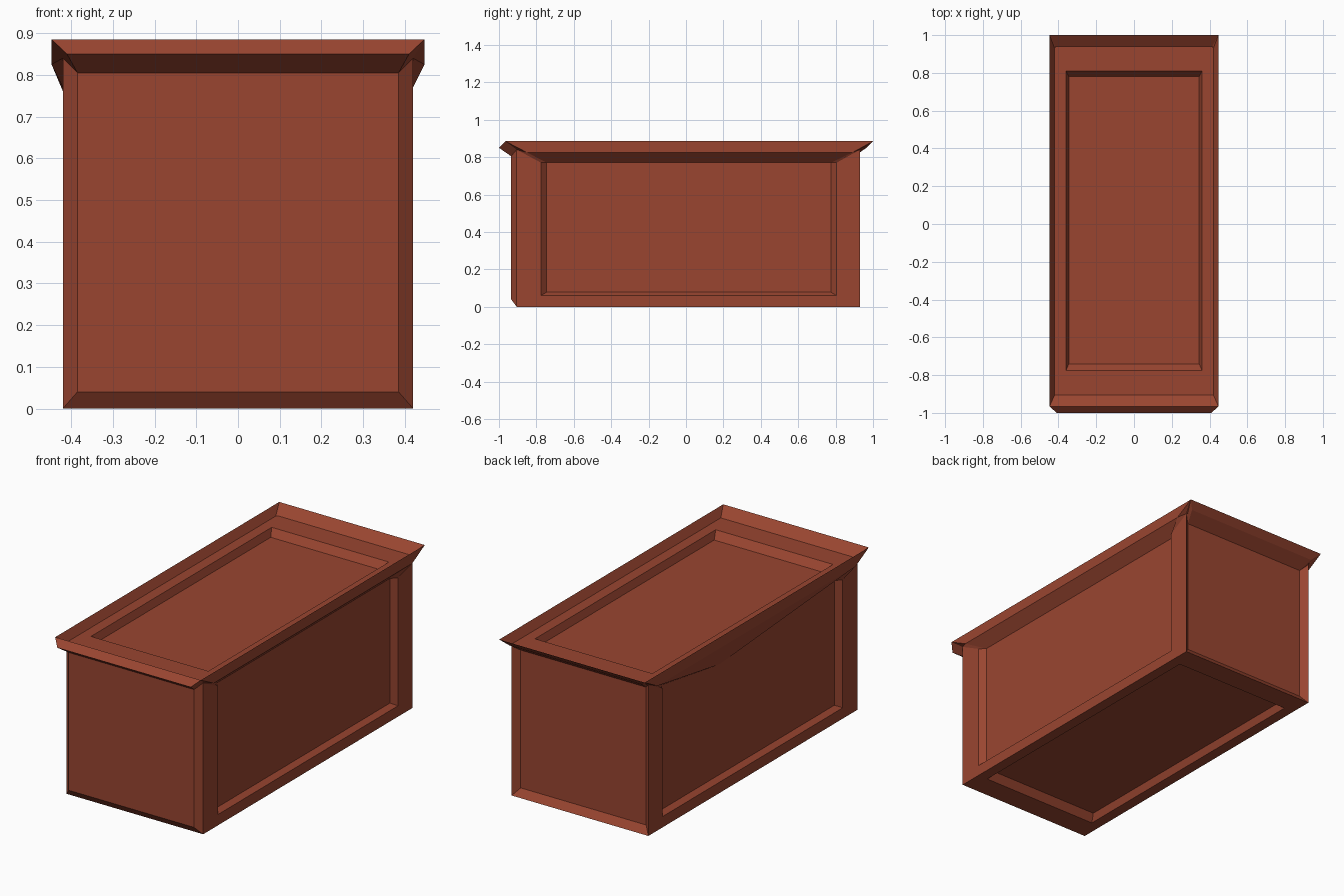
import bpy, bmesh

if "Cube" in bpy.data.objects:
    bpy.data.objects.remove(bpy.data.objects["Cube"])

bm = bmesh.new()
cache = {}


def vert(p):
    key = tuple(round(c, 4) for c in p)
    if key not in cache:
        cache[key] = bm.verts.new(key)
    return cache[key]


def face(*pts):
    bm.faces.new([vert(p) for p in pts])


def flip(p):
    return (-p[0], p[1], p[2])


def end_points(y_frame, y_panel, y_lip, y_rim):
    # frame bottom, panel bottom, panel top, lip, rim, frame top
    return [(.42, y_frame, 0), (.385, y_panel, .04), (.385, y_panel, .805),
            (.41, y_lip, .85), (.447, y_rim, .885), (.42, y_frame, .84)]


def rect(x, y0, y1, z):
    return [(-x, y0, z), (x, y0, z), (x, y1, z), (-x, y1, z)]


def stepped_panel(rings):
    # bands between successive rectangles, closed by the innermost one
    for a, b in zip(rings, rings[1:]):
        for i in range(4):
            j = (i + 1) % 4
            face(a[i], a[j], b[j], b[i])
    face(*rings[-1])


front = end_points(-.905, -.935, -1.0, -.965)
back = end_points(.93, .90, .965, 1.0)

# end walls: raised panel in front, sunken panel behind, lid overhang above
for pts in (front, back):
    for p, q in zip(pts[:4], pts[1:5]):
        face(p, q, flip(q), flip(p))

# long walls: sunken panel running up into the lid overhang
for side in (1, -1):
    def poly(*pts):
        face(*[(side * x, y, z) for x, y, z in pts])

    dip = .77 if side > 0 else .69
    mid = (.39, .26, dip)
    inner, outer, top_in, top_out, band = [], [], [], [], []
    for y_out, y_in, y_band in ((-.775, -.745, -.85), (.805, .775, .89)):
        outer.append((.42, y_out, .06))
        inner.append((.39, y_in, .078))
        top_in.append((.39, y_in, .77))
        top_out.append((.42, y_out, .77))
        band.append((.447, y_band, .825))
    for i, (a, b, c, lip, rim, k) in enumerate((front, back)):
        poly(a, b, c, k)
        poly(c, lip, rim, k)
        poly(a, outer[i], top_out[i], k)
        poly(outer[i], inner[i], top_in[i], top_out[i])
        poly(k, top_out[i], top_in[i], band[i])
        poly(rim, k, band[i])
    poly(front[0], back[0], outer[1], outer[0])
    poly(outer[0], outer[1], inner[1], inner[0])
    poly(inner[0], inner[1], top_in[1], mid, top_in[0])
    poly(band[0], band[1], mid)
    poly(band[0], mid, top_in[0])
    poly(band[1], top_in[1], mid)
    poly(front[4], back[4], band[1], band[0])

# lid top: sloping rim, flat border, sunken panel
stepped_panel([rect(.447, -.965, 1.0, .885), rect(.42, -.905, .94, .84),
               rect(.36, -.775, .81, .84), rect(.345, -.74, .78, .80)])
# underside: flat border, sunken panel
stepped_panel([rect(.42, -.905, .93, 0), rect(.36, -.775, .805, 0),
               rect(.345, -.745, .775, .04)])
# the two end frames differ in depth, so bottom ring corners match the walls

bmesh.ops.recalc_face_normals(bm, faces=bm.faces[:])
mesh = bpy.data.meshes.new("lidded_crate")
bm.to_mesh(mesh)
bm.free()
crate = bpy.data.objects.new("lidded_crate", mesh)
bpy.context.collection.objects.link(crate)

mat = bpy.data.materials.new("red_brown")
mat.diffuse_color = (.32, .06, .03, 1)
mat.use_nodes = True
mat.node_tree.nodes["Principled BSDF"].inputs["Base Color"].default_value = mat.diffuse_color
mesh.materials.append(mat)
